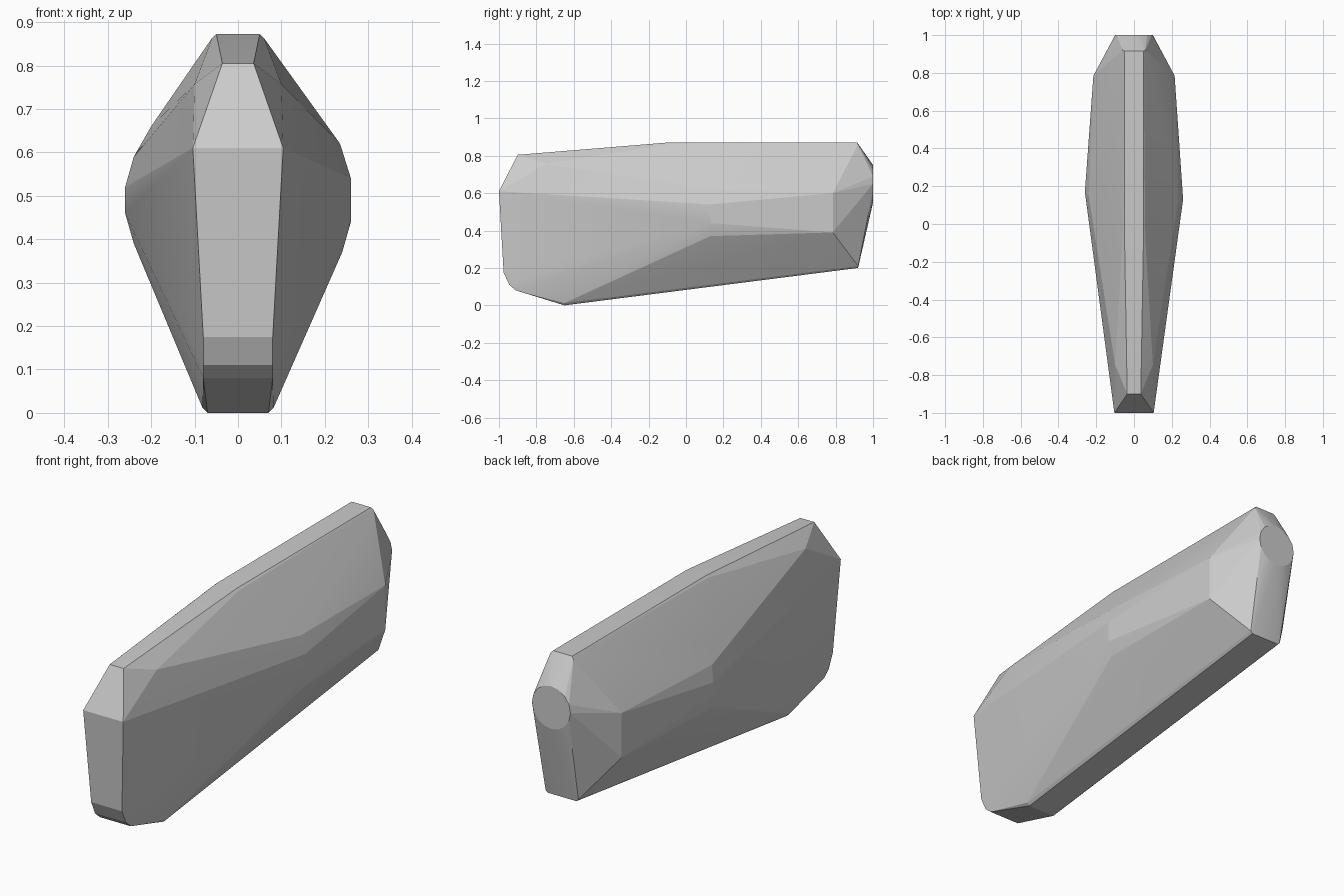
import bpy, bmesh, math

if "Cube" in bpy.data.objects:
    bpy.data.objects.remove(bpy.data.objects["Cube"])

# mirrored hull corners: half width, y, z
corners = [
    (0.104, -1.0, 0.61), (0.036, -0.90, 0.805), (0.10, -0.745, 0.757),   # nose
    (0.05, -0.08, 0.872), (0.05, 0.915, 0.872),                          # flat top
    (0.06, -0.08, 0.863), (0.06, 0.92, 0.86),
    (0.08, -0.975, 0.175), (0.08, -0.945, 0.11), (0.08, -0.91, 0.08),    # curved chin
    (0.07, -0.65, 0.0), (0.082, -0.65, 0.012),                           # keel
    (0.075, 0.92, 0.2), (0.085, 0.92, 0.21),
    (0.215, 0.785, 0.39), (0.215, 0.785, 0.60),                          # rear shoulders
]
# widest ridge, slightly different on each side
ridge = [
    (0.26, 0.13, 0.44), (0.26, 0.13, 0.54), (0.235, 0.13, 0.62), (0.24, 0.13, 0.37),
    (-0.26, 0.17, 0.46), (-0.26, 0.17, 0.52), (-0.24, 0.15, 0.59),
    (-0.20, 0.08, 0.66), (-0.24, 0.15, 0.39),
]
points = [(s * x, y, z) for x, y, z in corners for s in (1, -1)] + ridge

# round flat at the rear end
for i in range(16):
    a = 2 * math.pi * i / 16
    points.append((0.1 * math.cos(a), 1.0, 0.65 + 0.1 * math.sin(a)))

# wrap everything in one faceted convex body
bm = bmesh.new()
for p in points:
    bm.verts.new(p)
res = bmesh.ops.convex_hull(bm, input=bm.verts[:])
loose = [v for v in bm.verts if not v.link_faces]
bmesh.ops.delete(bm, geom=loose, context='VERTS')
bmesh.ops.dissolve_limit(bm, angle_limit=math.radians(1.0),
                         verts=bm.verts[:], edges=bm.edges[:])
bmesh.ops.recalc_face_normals(bm, faces=bm.faces[:])
mesh = bpy.data.meshes.new("faceted_body")
bm.to_mesh(mesh)
bm.free()
body = bpy.data.objects.new("faceted_body", mesh)
bpy.context.collection.objects.link(body)

# soften only the shallow facets
bpy.context.view_layer.objects.active = body
body.select_set(True)
bpy.ops.object.shade_smooth_by_angle(angle=math.radians(8))
